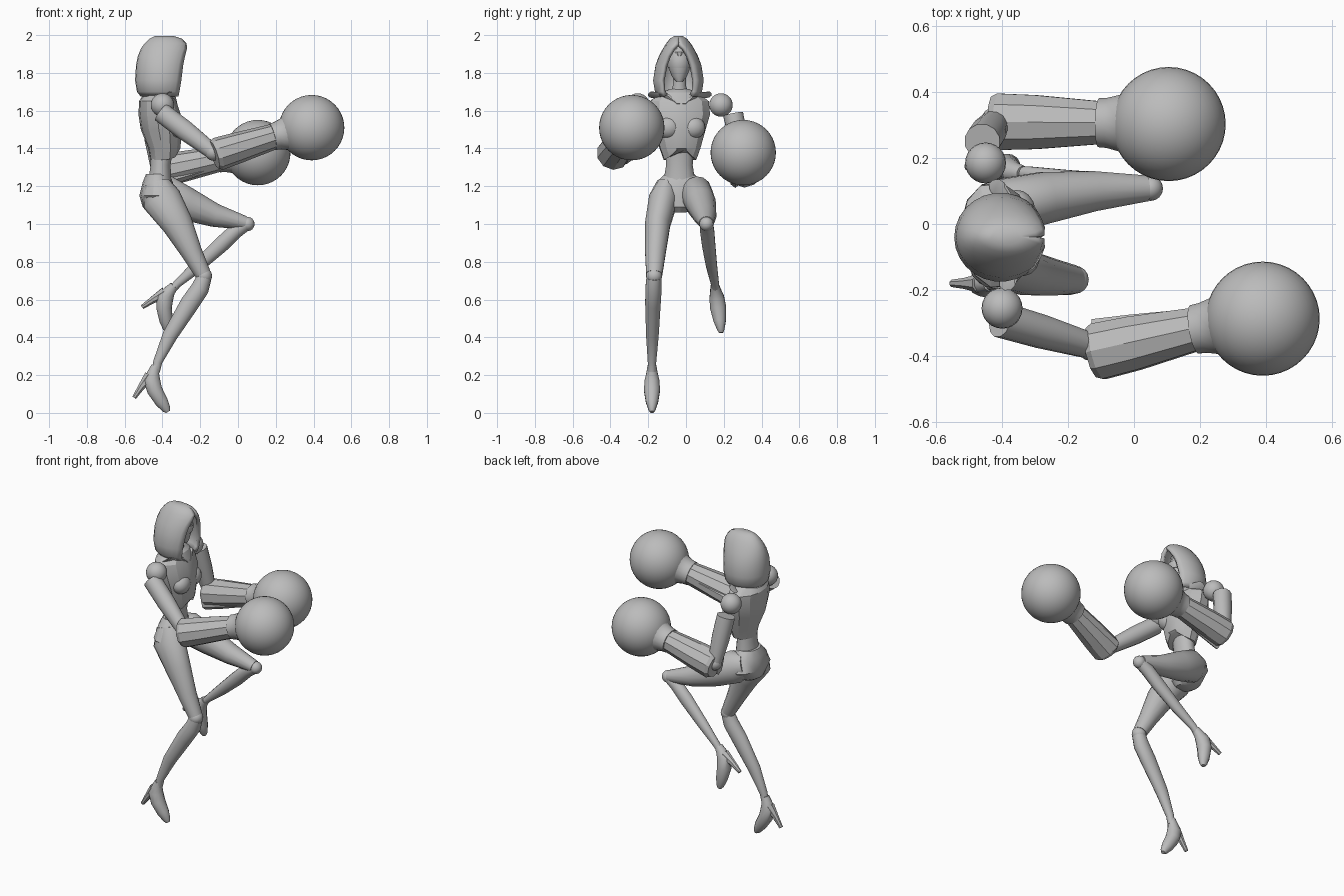
import bpy, bmesh, math
from mathutils import Vector, Matrix

if "Cube" in bpy.data.objects:
    bpy.data.objects.remove(bpy.data.objects["Cube"])

GREY = (0.5, 0.5, 0.5, 1)
mat = bpy.data.materials.new("plain grey")
mat.use_nodes = True
mat.diffuse_color = GREY
mat.node_tree.nodes["Principled BSDF"].inputs["Base Color"].default_value = GREY

Y, Z = Vector((0, 1, 0)), Vector((0, 0, 1))
MID = Vector((-0.42, -0.035, 0))
TWIST = Matrix.Translation(MID) @ Matrix.Rotation(math.radians(6), 4, "Z") @ Matrix.Translation(-MID)


def finish(name, bm, angle=35, matrix=None):
    bmesh.ops.recalc_face_normals(bm, faces=bm.faces)
    if matrix:
        bm.transform(matrix)
    mesh = bpy.data.meshes.new(name)
    bm.to_mesh(mesh)
    bm.free()
    mesh.materials.append(mat)
    ob = bpy.data.objects.new(name, mesh)
    bpy.context.scene.collection.objects.link(ob)
    bpy.ops.object.select_all(action="DESELECT")
    ob.select_set(True)
    bpy.context.view_layer.objects.active = ob
    bpy.ops.object.shade_smooth_by_angle(angle=math.radians(angle))
    return ob


def loft(name, rings, n=14, axis=None, matrix=None, angle=35, arch=0):
    """Skin rings of (x, y, z, side radius, depth radius) along their path."""
    bm = bmesh.new()
    pts = [Vector(r[:3]) for r in rings]
    loops = []
    for i, r in enumerate(rings):
        t = axis or (pts[min(i + 1, len(pts) - 1)] - pts[max(i - 1, 0)]).normalized()
        side = (Y - t * Y.dot(t)).normalized()
        up = t.cross(side)
        loop = []
        for k in range(n):
            a = 2 * math.pi * (k + 0.5) / n
            p = pts[i] + side * math.cos(a) * r[3] + up * math.sin(a) * r[4]
            if i == 0:
                p.z += arch * max(0, -math.sin(a)) ** 4
            loop.append(bm.verts.new(p))
        loops.append(loop)
    for a, b in zip(loops, loops[1:]):
        for k in range(n):
            j = (k + 1) % n
            bm.faces.new((a[k], a[j], b[j], b[k]))
    bm.faces.new(loops[0])
    bm.faces.new(loops[-1])
    return finish(name, bm, angle, matrix)


def ball(name, centre, r, scale=(1, 1, 1), seg=24, matrix=None):
    bm = bmesh.new()
    bmesh.ops.create_uvsphere(bm, u_segments=seg, v_segments=seg // 2, radius=r)
    bm.transform(Matrix.Translation(centre) @ Matrix.Diagonal((*scale, 1)))
    return finish(name, bm, 50, matrix)


# Torso
cy = MID.y
loft("chest", [(-.39, cy, 1.34, .088, .075), (-.39, cy, 1.40, .11, .085), (-.405, cy, 1.5, .14, .11),
               (-.415, cy, 1.58, .165, .112), (-.425, cy, 1.65, .16, .098), (-.42, cy, 1.695, .1, .075),
               (-.42, cy, 1.715, .05, .05)], 12, Z, TWIST, 25, .06)
for s in (-1, 1):
    ball("bust", (-.345, cy + s * .065, 1.51), .06, (.9, 1.1, 1), 16, TWIST)
    loft("collar_plate", [(-.35, cy + s * .015, 1.62, .02, .035), (-.37, cy + s * .08, 1.675, .02, .035),
                          (-.40, cy + s * .15, 1.685, .02, .03)], 8, Vector((.3, .1 * s, .2)).normalized().cross(Y).normalized(), TWIST)
loft("waist", [(-.40, cy, 1.42, .075, .06), (-.41, cy, 1.31, .072, .054), (-.415, cy, 1.2, .09, .065)], 16, Z)
loft("pelvis", [(-.425, cy, 1.265, .08, .062), (-.425, cy, 1.22, .125, .08), (-.43, cy, 1.15, .16, .092),
                (-.42, cy, 1.09, .10, .085), (-.41, cy, 1.06, .035, .05)], 14, Z)

# Head inside the hood
loft("neck", [(-.42, cy, 1.68, .055, .055), (-.405, cy, 1.73, .036, .038), (-.40, cy, 1.80, .036, .04)], 14, Z)
loft("head", [(-.355, cy, 1.755, .018, .02), (-.375, cy, 1.78, .04, .05), (-.385, cy, 1.83, .06, .072),
              (-.39, cy, 1.87, .068, .08), (-.40, cy, 1.92, .055, .07), (-.41, cy, 1.95, .02, .03)], 16, Z)
loft("visor", [(-.385, cy, 1.825, .061, .076), (-.387, cy, 1.85, .068, .085), (-.39, cy, 1.87, .071, .085)], 16, Z)
loft("forehead_crest", [(-.33, cy, 1.885, .012, .012), (-.335, cy, 1.91, .028, .018),
                        (-.35, cy, 1.94, .008, .012)], 8, Z)

# Hood: horizontal rows that wrap round the back and leave the face open
# each row: height, back x, front x, half width, opening half angle in degrees
HOOD = [(1.675, -.515, -.315, .105, 44), (1.70, -.535, -.31, .125, 44), (1.76, -.545, -.30, .135, 42),
        (1.84, -.54, -.29, .122, 38), (1.89, -.53, -.28, .103, 33), (1.93, -.513, -.27, .082, 22),
        (1.955, -.495, -.272, .066, 4), (1.98, -.47, -.295, .046, 1), (1.995, -.44, -.34, .023, 0)]
bm = bmesh.new()
rows, steps = [], 20
for z, back, front, w, deg in HOOD:
    gap = math.radians(deg)
    rx = (front - back) / (1 + math.cos(gap))
    row = []
    for k in range(steps + 1):
        a = gap + (2 * math.pi - 2 * gap) * k / steps
        row.append(bm.verts.new((back + rx + rx * math.cos(a), cy - .005 + w * math.sin(a), z)))
    rows.append(row)
for a, b in zip(rows, rows[1:]):
    for k in range(steps):
        bm.faces.new((a[k], a[k + 1], b[k + 1], b[k]))
bm.faces.new(rows[-1])
bmesh.ops.remove_doubles(bm, verts=bm.verts, dist=.0005)
hood = finish("hood", bm, 40)
shell = hood.modifiers.new("thickness", "SOLIDIFY")
shell.thickness = .022
shell.offset = -1

# Legs
loft("right_thigh", [(-.43, -.10, 1.215, .055, .07), (-.405, -.12, 1.13, .078, .105), (-.32, -.15, 1.0, .068, .082),
                     (-.245, -.162, .85, .056, .056), (-.185, -.168, .735, .044, .042)])
loft("right_shin", [(-.18, -.17, .715, .04, .04), (-.20, -.172, .66, .044, .048), (-.255, -.175, .58, .042, .05),
                    (-.36, -.178, .41, .034, .04), (-.425, -.18, .27, .023, .024), (-.435, -.18, .22, .022, .022)])
ball("right_knee", (-.18, -.169, .725), .043, seg=16)
loft("left_thigh", [(-.45, .04, 1.18, .065, .07), (-.39, .055, 1.16, .085, .1), (-.27, .08, 1.105, .08, .088),
                    (-.12, .1, 1.045, .062, .062), (.04, .108, 1.005, .04, .036)])
loft("left_shin", [(.045, .108, 1.0, .036, .034), (-.01, .112, .965, .038, .04), (-.09, .12, .89, .036, .042),
                   (-.21, .135, .78, .03, .034), (-.32, .153, .685, .022, .022), (-.35, .155, .65, .02, .02)])
ball("left_knee", (.05, .108, 1.0), .038, seg=16)

# High-heeled shoes, made once in local space and placed at each ankle
FEET = {"right": ((-.435, -.18, .23), 0, 0), "left": ((-.345, .155, .655), 22, 8)}
for side, (ankle, pitch, roll) in FEET.items():
    place = (Matrix.Translation(ankle) @ Matrix.Rotation(math.radians(pitch), 4, "Y")
             @ Matrix.Rotation(math.radians(roll), 4, "X"))
    loft(side + "_shoe", [(0, 0, .02, .024, .024), (-.012, 0, -.015, .03, .032), (-.022, 0, -.055, .04, .046),
                          (-.006, 0, -.11, .044, .042), (.03, 0, -.17, .034, .036),
                          (.055, 0, -.21, .02, .024), (.064, 0, -.225, .012, .012)], 12, None, place)
    loft(side + "_heel", [(-.03, 0, -.035, .03, .035), (-.075, 0, -.09, .018, .02),
                          (-.115, 0, -.15, .012, .012)], 8, None, place)

# Arms and round gloves
ARMS = {"right": dict(shoulder=(-.4, -.255, 1.63), elbow=(-.13, -.37, 1.38), bend=(-.405, -.29, 1.59),
                      cuff=(-.125, -.39, 1.365), wrist=(.19, -.318, 1.463), glove=(.39, -.287, 1.51),
                      strip=(0, .075, -.01)),
        "left": dict(shoulder=(-.45, .185, 1.63), elbow=(-.42, .31, 1.29), bend=(-.46, .25, 1.58),
                     cuff=(-.43, .31, 1.275), wrist=(-.10, .307, 1.345), glove=(.105, .303, 1.378),
                     strip=(0, -.05, -.045))}
for side, p in ARMS.items():
    v = {k: Vector(q) for k, q in p.items()}
    ball(side + "_shoulder", v["shoulder"], .062)
    mid = v["bend"].lerp(v["elbow"], .45)
    loft(side + "_upper_arm", [(*v["bend"], .055, .055), (*mid, .052, .055), (*v["elbow"], .04, .042)], 12)
    ball(side + "_elbow", v["elbow"], .045, seg=16)
    along = lambda f: v["cuff"].lerp(v["wrist"], f)
    loft(side + "_forearm", [(*along(0), .08, .075), (*along(.06), .09, .088), (*along(.4), .086, .082),
                             (*along(1), .068, .068)], 10, angle=25)
    loft(side + "_forearm_strip", [(*(along(f) + v["strip"] * (1 - f * .4)), w, w * 1.4)
                                   for f, w in ((.02, .03), (.4, .028), (.95, .02))], 6, angle=25)
    base = v["wrist"].lerp(v["glove"], .3)
    loft(side + "_glove_cuff", [(*along(.98), .075, .072), (*v["wrist"].lerp(v["glove"], .1), .077, .075),
                                (*base, .088, .088), (*v["wrist"].lerp(v["glove"], .45), .12, .12)], 20)
    ball(side + "_glove", v["glove"], .173, seg=40)
